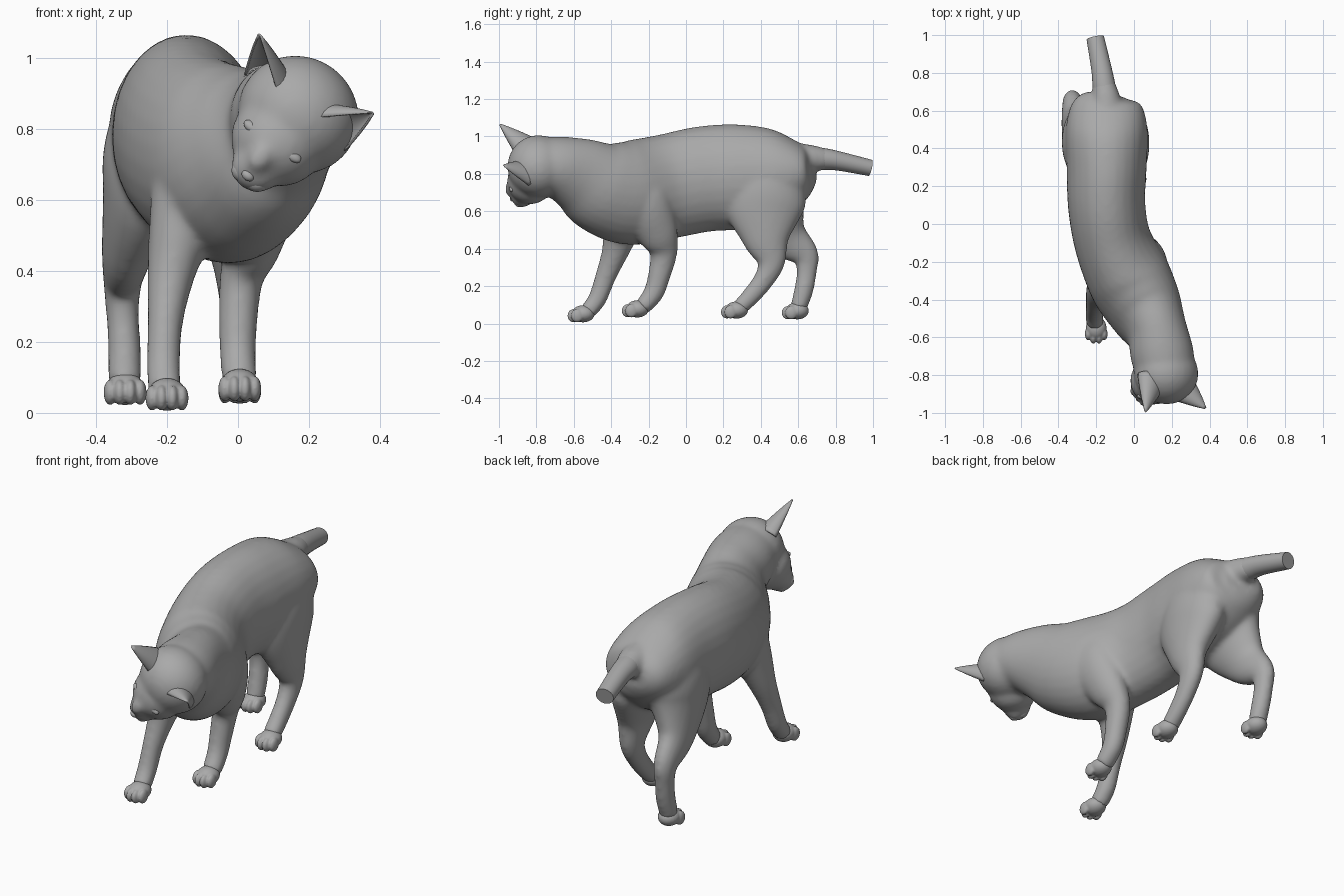
import bpy, bmesh, math
from mathutils import Vector, Matrix

if "Cube" in bpy.data.objects:
    bpy.data.objects.remove(bpy.data.objects["Cube"], do_unlink=True)

# One plain clay colour
clay = bpy.data.materials.new("clay_grey")
clay.use_nodes = True
clay.diffuse_color = (0.4, 0.4, 0.4, 1)
bsdf = clay.node_tree.nodes["Principled BSDF"]
bsdf.inputs["Base Color"].default_value = (0.4, 0.4, 0.4, 1)
bsdf.inputs["Roughness"].default_value = 0.8


def finish(bm, name, voxel=0, smooth=0):
    """Turn a bmesh into an object, optionally fused into one skin."""
    bmesh.ops.recalc_face_normals(bm, faces=bm.faces)
    for f in bm.faces:
        f.smooth = True
    me = bpy.data.meshes.new(name)
    bm.to_mesh(me)
    bm.free()
    me.materials.append(clay)
    ob = bpy.data.objects.new(name, me)
    bpy.context.collection.objects.link(ob)
    if voxel:
        m = ob.modifiers.new("fuse", 'REMESH')
        m.mode = 'VOXEL'
        m.voxel_size = voxel
        m.use_smooth_shade = True
        m = ob.modifiers.new("soften", 'SMOOTH')
        m.factor = 0.5
        m.iterations = smooth
    return ob


def spline(keys, steps=5):
    """Catmull-Rom interpolation of key tuples."""
    ks = [Vector(k) for k in keys]
    out = []
    for i in range(len(ks) - 1):
        p0, p1, p2 = ks[max(i - 1, 0)], ks[i], ks[i + 1]
        p3 = ks[min(i + 2, len(ks) - 1)]
        for s in range(steps):
            t = s / steps
            out.append(0.5 * (2 * p1 + (p2 - p0) * t
                              + (2 * p0 - 5 * p1 + 4 * p2 - p3) * t * t
                              + (3 * p1 - p0 - 3 * p2 + p3) * t ** 3))
    return out + [ks[-1]]


def loft(bm, keys, sides=28):
    """Closed tube through (x, y, z, half width, half depth) keys."""
    pts = spline(keys)
    rings = []
    for i, p in enumerate(pts):
        c = Vector(p[:3])
        tan = (Vector(pts[min(i + 1, len(pts) - 1)][:3])
               - Vector(pts[max(i - 1, 0)][:3])).normalized()
        lat = Vector((1, 0, 0))
        lat = (lat - tan * lat.dot(tan)).normalized()
        dep = tan.cross(lat)
        rings.append([bm.verts.new(c + lat * p[3] * math.cos(a) + dep * p[4] * math.sin(a))
                      for a in (2 * math.pi * k / sides for k in range(sides))])
    for r, q in zip(rings, rings[1:]):
        for k in range(sides):
            n = (k + 1) % sides
            bm.faces.new((r[k], r[n], q[n], q[k]))
    bm.faces.new(rings[0][::-1])
    bm.faces.new(rings[-1])


def ball(bm, centre, size, frame=Matrix.Identity(3)):
    mat = Matrix.Translation(centre) @ frame.to_4x4() @ Matrix.Diagonal((*size, 1))
    bmesh.ops.create_uvsphere(bm, u_segments=24, v_segments=14, radius=1, matrix=mat)


# Head frame: tilted and looking down to its right
HEAD = Vector((0.17, -0.79, 0.84))
F = Vector((-0.53, -0.56, -0.63)).normalized()
U = Vector((0.22, -0.85, 0.49))
U = (U - F * U.dot(F)).normalized()
L = U.cross(F)
FRAME = Matrix((L, F, U)).transposed()


def head_pt(l, f, u):
    return HEAD + L * l + F * f + U * u


# Torso, neck, skull and legs fused into one skin
bm = bmesh.new()
loft(bm, [(-0.14, 0.685, 0.825, 0.09, 0.07), (-0.145, 0.64, 0.82, 0.18, 0.14),
          (-0.145, 0.50, 0.80, 0.217, 0.235), (-0.145, 0.30, 0.785, 0.212, 0.28),
          (-0.145, 0.10, 0.773, 0.205, 0.283), (-0.11, -0.10, 0.733, 0.205, 0.28),
          (-0.02, -0.30, 0.70, 0.222, 0.28), (0.06, -0.45, 0.73, 0.20, 0.25),
          (0.12, -0.57, 0.793, 0.163, 0.205), (0.147, -0.68, 0.832, 0.168, 0.17),
          (0.165, -0.78, 0.84, 0.16, 0.155)])
ball(bm, HEAD, (0.175, 0.165, 0.165), FRAME)
ball(bm, head_pt(0, 0.10, -0.02), (0.135, 0.13, 0.125), FRAME)
ball(bm, head_pt(0, 0.20, -0.04), (0.075, 0.075, 0.065), FRAME)
ball(bm, head_pt(0, 0.19, 0.02), (0.042, 0.07, 0.05), FRAME)

legs = [
    # front right
    [(-0.09, -0.27, 0.78, 0.13, 0.13), (-0.135, -0.31, 0.62, 0.11, 0.125),
     (-0.165, -0.345, 0.50, 0.088, 0.10), (-0.19, -0.38, 0.38, 0.066, 0.072),
     (-0.205, -0.43, 0.25, 0.05, 0.056), (-0.21, -0.475, 0.13, 0.048, 0.05),
     (-0.205, -0.53, 0.06, 0.048, 0.045)],
    # front left
    [(0.02, -0.27, 0.82, 0.13, 0.12), (0.07, -0.225, 0.65, 0.11, 0.145),
     (0.045, -0.15, 0.48, 0.08, 0.11), (0.01, -0.12, 0.38, 0.062, 0.075),
     (0.0, -0.145, 0.25, 0.055, 0.06), (0.0, -0.175, 0.16, 0.051, 0.055),
     (0.005, -0.235, 0.085, 0.05, 0.045)],
    # hind left
    [(-0.08, 0.43, 0.86, 0.13, 0.17), (-0.045, 0.43, 0.72, 0.125, 0.21),
     (-0.03, 0.42, 0.60, 0.11, 0.21), (-0.005, 0.43, 0.45, 0.075, 0.13),
     (0.0, 0.455, 0.33, 0.055, 0.077), (0.0, 0.42, 0.24, 0.048, 0.057),
     (0.0, 0.35, 0.15, 0.046, 0.05), (0.0, 0.28, 0.08, 0.048, 0.043)],
    # hind right
    [(-0.20, 0.43, 0.87, 0.135, 0.17), (-0.25, 0.43, 0.74, 0.128, 0.21),
     (-0.268, 0.45, 0.62, 0.115, 0.20), (-0.31, 0.53, 0.47, 0.075, 0.125),
     (-0.325, 0.635, 0.37, 0.055, 0.075), (-0.325, 0.645, 0.28, 0.047, 0.055),
     (-0.32, 0.63, 0.18, 0.047, 0.052), (-0.32, 0.60, 0.08, 0.048, 0.045)],
]
for keys in legs:
    loft(bm, keys)
# flared tail root
loft(bm, [(-0.14, 0.54, 0.88, 0.10, 0.09), (-0.148, 0.66, 0.883, 0.078, 0.074),
          (-0.163, 0.76, 0.876, 0.056, 0.056)])
finish(bm, "body", voxel=0.012, smooth=14)

# Tail stump with a flat cut end
bm = bmesh.new()
loft(bm, [(-0.145, 0.64, 0.885, 0.065, 0.065), (-0.16, 0.74, 0.879, 0.06, 0.058),
          (-0.172, 0.82, 0.868, 0.054, 0.051), (-0.205, 0.985, 0.832, 0.047, 0.044)])
tail = finish(bm, "tail")
tail.data.polygons[len(tail.data.polygons) - 1].use_smooth = False

# Paws with four toes each
paws = {"front_right_paw": (-0.2, -0.55, 0.052), "front_left_paw": (0.005, -0.26, 0.078),
        "hind_left_paw": (0.005, 0.27, 0.072), "hind_right_paw": (-0.318, 0.595, 0.068)}
for name, pos in paws.items():
    bm = bmesh.new()
    c = Vector(pos)
    ball(bm, c, (0.055, 0.062, 0.046))
    for x, y in ((-0.042, -0.032), (-0.015, -0.05), (0.015, -0.05), (0.042, -0.032)):
        ball(bm, c + Vector((x, y, -0.010)), (0.0185, 0.034, 0.036))
    finish(bm, name, voxel=0.005, smooth=4)

# Ears: broad hollow cones open towards the face
for name, side, out, tip in (("right_ear", -1, 0.122, (0.06, -0.993, 1.063)),
                             ("left_ear", 1, 0.115, (0.378, -0.975, 0.843))):
    base = head_pt(side * out, 0.02, 0.09)
    axis = Vector(tip) - base
    up = axis.normalized()
    g = F + L * side * 0.35
    g = (g - up * g.dot(up)).normalized()
    w = up.cross(g)
    bm = bmesh.new()
    rows = []
    for i in range(11):
        t = -0.2 + 1.2 * i / 10
        r = 0.073 * max(1 - t, 0.02) ** 0.85
        rows.append([bm.verts.new(base + axis * t + w * r * math.cos(a) - g * r * 0.75 * math.sin(a))
                     for a in (math.radians(-20 + 220 * k / 14) for k in range(15))])
    for r, q in zip(rows, rows[1:]):
        for k in range(14):
            bm.faces.new((r[k], r[k + 1], q[k + 1], q[k]))
    ear = finish(bm, name)
    m = ear.modifiers.new("thickness", 'SOLIDIFY')
    m.thickness = 0.007
    m.offset = 0

# Almond eyes lying almost flush with the face
for name, side in (("right_eye", -1), ("left_eye", 1)):
    bm = bmesh.new()
    ball(bm, head_pt(side * 0.068, 0.160, 0.05), (0.03, 0.017, 0.014), FRAME)
    finish(bm, name)

# Nose, whisker pads and chin
bm = bmesh.new()
ball(bm, head_pt(0, 0.262, -0.012), (0.019, 0.014, 0.014), FRAME)
finish(bm, "nose")
bm = bmesh.new()
for s in (-1, 1):
    ball(bm, head_pt(s * 0.022, 0.237, -0.045), (0.036, 0.032, 0.03), FRAME)
ball(bm, head_pt(0, 0.225, -0.078), (0.034, 0.03, 0.022), FRAME)
finish(bm, "muzzle", voxel=0.005, smooth=8)
